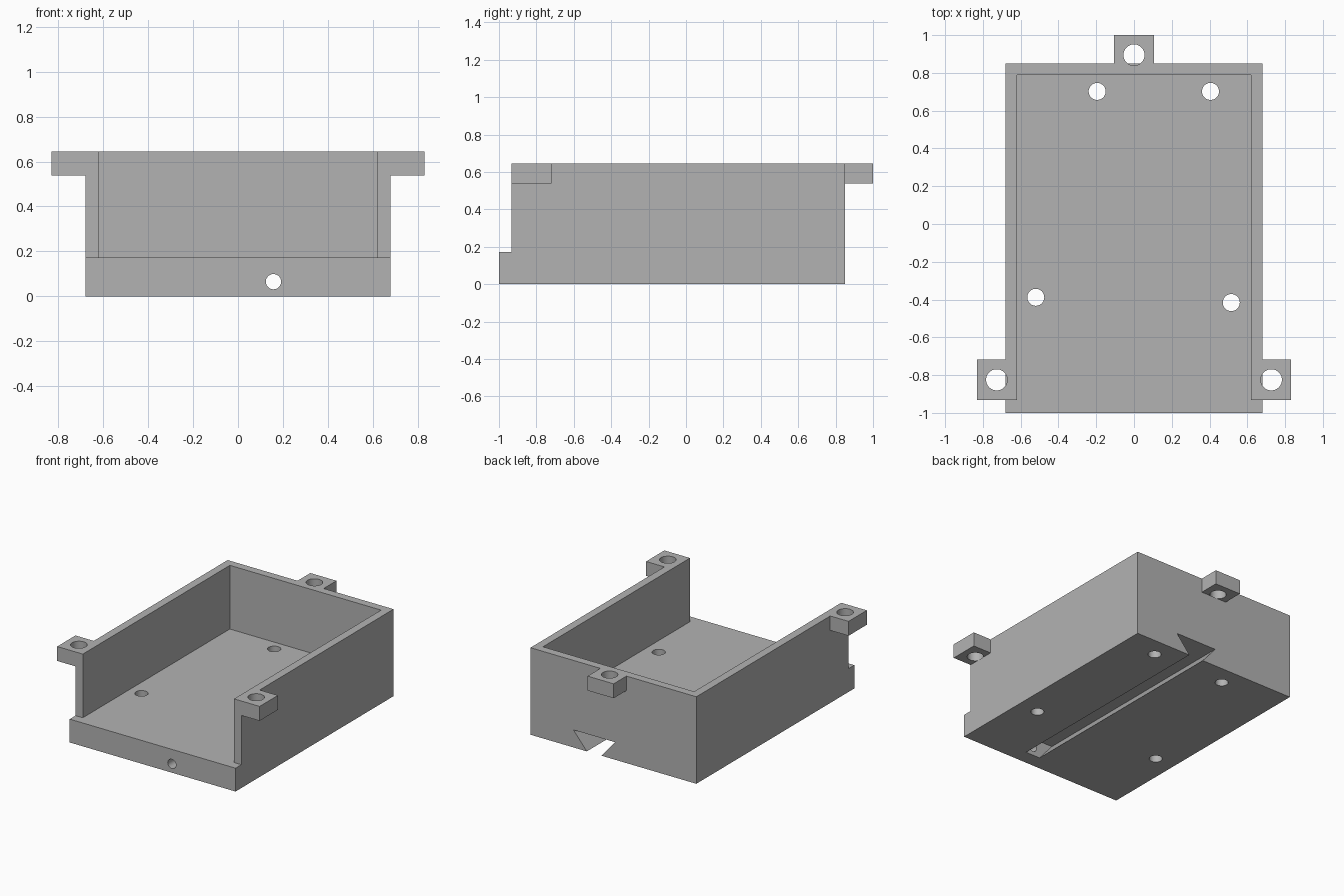
import bpy, bmesh, math
from mathutils import Matrix, Vector

default = bpy.data.objects.get("Cube")
if default:
    bpy.data.objects.remove(default, do_unlink=True)

# Single grey plastic
grey = bpy.data.materials.new("grey_plastic")
grey.use_nodes = True
COLOUR = (0.45, 0.45, 0.45, 1)
grey.diffuse_color = COLOUR
grey.node_tree.nodes["Principled BSDF"].inputs["Base Color"].default_value = COLOUR

# Main dimensions
HALF_W, FRONT, BACK, TOP = 0.68, -1.0, 0.85, 0.645
WALL, FLOOR, WALL_FRONT, EAR_Z = 0.06, 0.173, -0.932, 0.538


def finish(name, bm):
    bmesh.ops.recalc_face_normals(bm, faces=bm.faces)
    mesh = bpy.data.meshes.new(name)
    bm.to_mesh(mesh)
    bm.free()
    mesh.materials.append(grey)
    obj = bpy.data.objects.new(name, mesh)
    bpy.context.collection.objects.link(obj)
    return obj


def box(name, lo, hi):
    lo, hi = Vector(lo), Vector(hi)
    bm = bmesh.new()
    bmesh.ops.create_cube(bm, size=1)
    bmesh.ops.scale(bm, vec=hi - lo, verts=bm.verts)
    bmesh.ops.translate(bm, vec=(lo + hi) / 2, verts=bm.verts)
    return finish(name, bm)


def rod(name, start, end, radius):
    start, end = Vector(start), Vector(end)
    axis = end - start
    turn = axis.to_track_quat("Z", "Y").to_matrix().to_4x4()
    bm = bmesh.new()
    bmesh.ops.create_cone(bm, cap_ends=True, segments=48, radius1=radius, radius2=radius,
                          depth=axis.length,
                          matrix=Matrix.Translation((start + end) / 2) @ turn)
    return finish(name, bm)


def prism_along_y(name, profile, y0, y1):
    bm = bmesh.new()
    face = bm.faces.new([bm.verts.new((x, y0, z)) for x, z in profile])
    grown = bmesh.ops.extrude_face_region(bm, geom=[face])["geom"]
    bmesh.ops.translate(bm, vec=(0, y1 - y0, 0),
                        verts=[v for v in grown if isinstance(v, bmesh.types.BMVert)])
    return finish(name, bm)


def combine(target, tool, operation):
    mod = target.modifiers.new(tool.name, "BOOLEAN")
    mod.operation, mod.object, mod.solver = operation, tool, "EXACT"
    tool.hide_render = True
    graph = bpy.context.evaluated_depsgraph_get()
    result = bpy.data.meshes.new_from_object(target.evaluated_get(graph))
    target.modifiers.clear()
    target.data = result
    bpy.data.objects.remove(tool, do_unlink=True)


# Solid block with three mounting ears
tray = box("tray", (-HALF_W, FRONT, 0), (HALF_W, BACK, TOP))
for side in (-1, 1):
    xs = sorted((side * 0.65, side * 0.83))
    combine(tray, box("side_ear", (xs[0], WALL_FRONT, EAR_Z), (xs[1], -0.718, TOP)), "UNION")
combine(tray, box("back_ear", (-0.107, 0.82, EAR_Z), (0.107, 1.0, TOP)), "UNION")

# Open cavity and the lowered front lip
inner = HALF_W - WALL
combine(tray, box("cavity", (-inner, -1.2, FLOOR), (inner, BACK - WALL, 1)), "DIFFERENCE")
combine(tray, box("front_step", (-1, -1.2, FLOOR), (1, WALL_FRONT, 1)), "DIFFERENCE")

# Dovetail slot under the floor, open at the back, closed at the front
SLOT_X, SLOT_H, NARROW, WIDE = 0.158, 0.13, 0.06, 0.17
flare = (WIDE - NARROW) / SLOT_H
low = -0.02
profile = [(SLOT_X - NARROW - flare * low, low), (SLOT_X + NARROW + flare * low, low),
           (SLOT_X + WIDE, SLOT_H), (SLOT_X - WIDE, SLOT_H)]
combine(tray, prism_along_y("dovetail_slot", profile, -0.89, BACK + 0.1), "DIFFERENCE")

# Bolt holes in the ears
for x, y in ((-0.727, -0.825), (0.727, -0.825), (0, 0.895)):
    combine(tray, rod("ear_hole", (x, y, EAR_Z), (x, y, 1), 0.056), "DIFFERENCE")

# Screw holes through the floor
for x, y in ((-0.195, 0.702), (0.405, 0.702), (-0.52, -0.388), (0.515, -0.416)):
    combine(tray, rod("floor_hole", (x, y, -0.1), (x, y, 0.3), 0.045), "DIFFERENCE")

# Hole from the front face into the slot
combine(tray, rod("front_hole", (SLOT_X, -1.1, 0.065), (SLOT_X, -0.8, 0.065), 0.034), "DIFFERENCE")

# Smooth hole walls, crisp edges
bpy.ops.object.select_all(action="DESELECT")
tray.select_set(True)
bpy.context.view_layer.objects.active = tray
bpy.ops.object.shade_smooth_by_angle(angle=math.radians(30))
